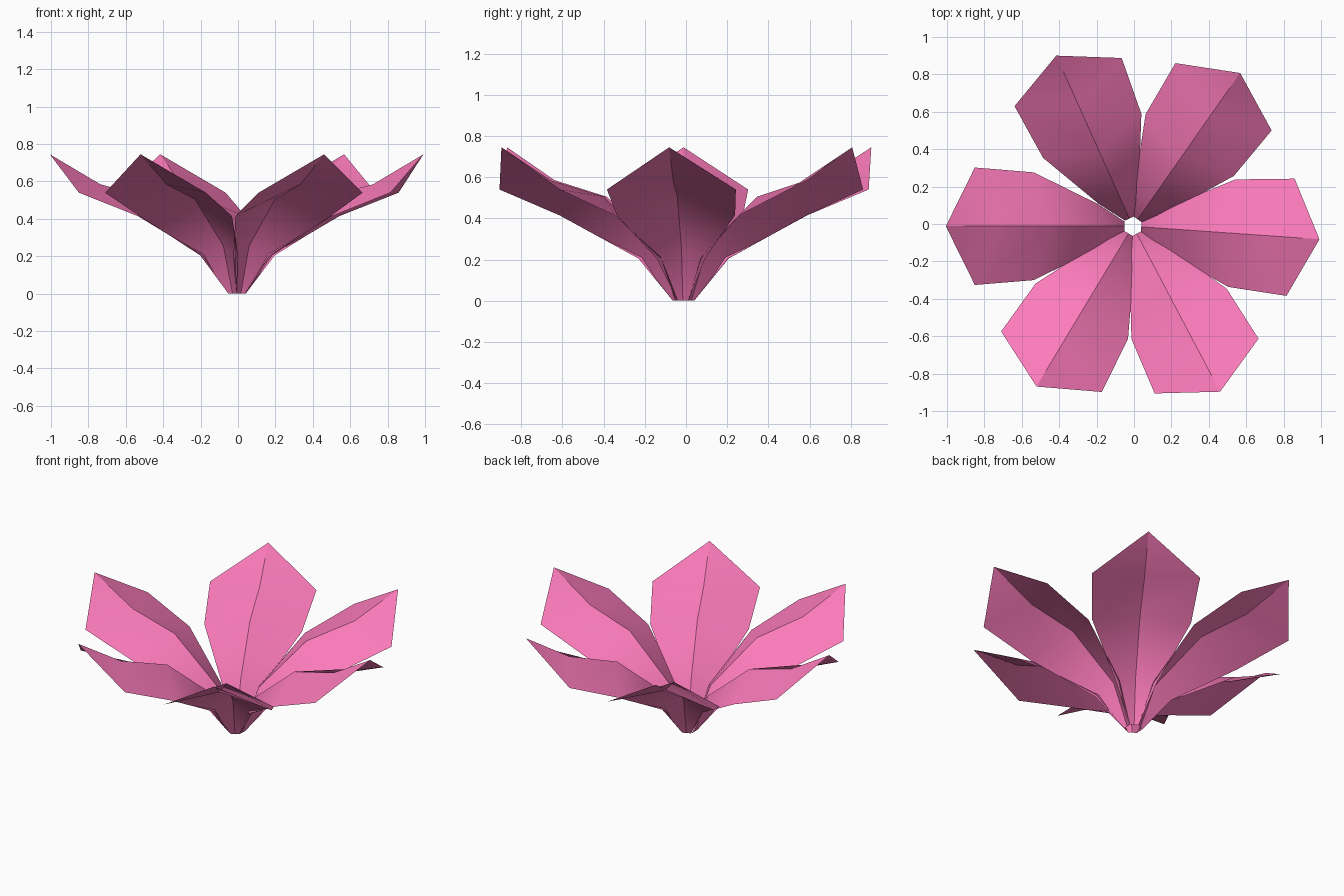
import bpy, math
from mathutils import Matrix

if "Cube" in bpy.data.objects:
    bpy.data.objects.remove(bpy.data.objects["Cube"])

# Pink petal material
pink = bpy.data.materials.new("petal_pink")
pink.diffuse_color = (0.98, 0.2, 0.5, 1)
pink.use_nodes = True
pink.node_tree.nodes["Principled BSDF"].inputs["Base Color"].default_value = pink.diffuse_color

# Petal cross-sections: edge radius, half width, edge height, ridge radius, ridge height
SECTIONS = [
    (0.045, 0.026, 0.0, 0.045, 0.0),
    (0.185, 0.118, 0.205, 0.14, 0.255),
    (0.53, 0.288, 0.415, 0.435, 0.505),
    (0.845, 0.314, 0.54, 0.73, 0.585),
]
TIP = (1.0, 0, 0.745)


def make_petal(name, degrees):
    verts, faces = [], []
    for r, w, z, ridge_r, ridge_z in SECTIONS:
        verts += [(r, -w, z), (ridge_r, 0, ridge_z), (r, w, z)]
    for i in range(len(SECTIONS) - 1):
        a = i * 3
        faces += [(a, a + 3, a + 4, a + 1), (a + 1, a + 4, a + 5, a + 2)]
    # Pointed end
    verts.append(TIP)
    t = len(verts) - 1
    faces += [(t - 3, t, t - 2), (t - 2, t, t - 1)]
    mesh = bpy.data.meshes.new(name)
    mesh.from_pydata(verts, [], faces)
    mesh.transform(Matrix.Translation((-0.006, -0.012, 0))
                   @ Matrix.Rotation(math.radians(degrees), 4, 'Z'))
    mesh.materials.append(pink)
    obj = bpy.data.objects.new(name, mesh)
    bpy.context.collection.objects.link(obj)
    bpy.ops.object.select_all(action='DESELECT')
    obj.select_set(True)
    bpy.context.view_layer.objects.active = obj
    bpy.ops.object.shade_smooth_by_angle(angle=math.radians(30))


# Six slightly uneven petals around the hollow centre
for n, angle in enumerate([-4, 55, 114.2, 180, 239, 297.8]):
    make_petal(f"petal_{n + 1}", angle)
